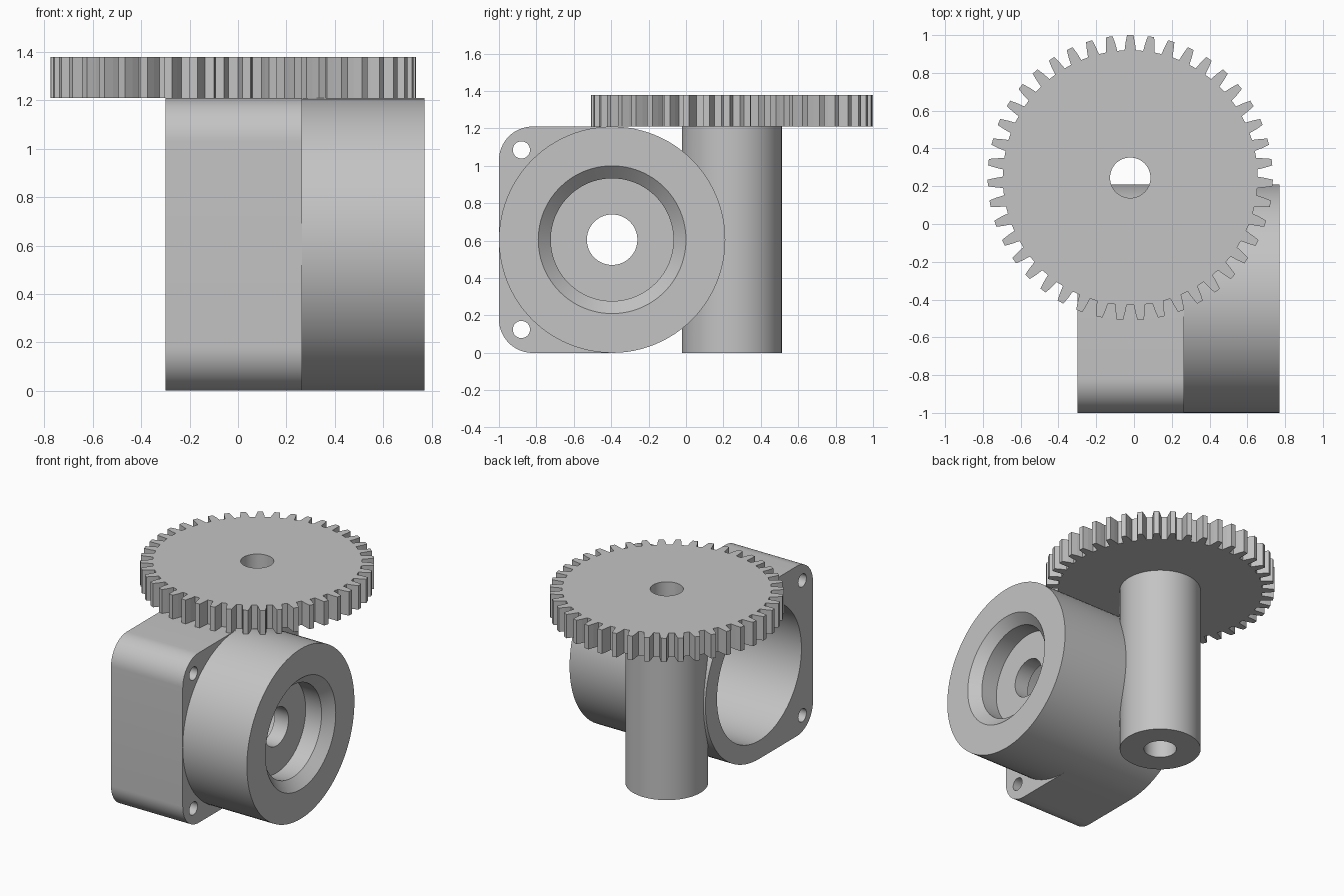
import bpy, bmesh
from math import sin, cos, pi, radians
from mathutils import Matrix

if "Cube" in bpy.data.objects:
    bpy.data.objects.remove(bpy.data.objects["Cube"], do_unlink=True)

grey = bpy.data.materials.new("plain grey")
grey.use_nodes = True
colour = (0.55, 0.55, 0.55, 1)
grey.diffuse_color = colour
grey.node_tree.nodes["Principled BSDF"].inputs["Base Color"].default_value = colour

R = 0.605                    # housing radius, also its axis height
HOUSING = (-0.395, R)        # housing axis in (y, z)
SHAFT = (-0.02, 0.245)       # upright tube axis in (x, y)
UP = Matrix.Identity(4)
# Local x, y, z become world y, z, x
SIDEWAYS = Matrix(((0, 0, 1, 0), (1, 0, 0, 0), (0, 1, 0, 0), (0, 0, 0, 1)))


def arc(centre, r, start, end, n):
    return [(centre[0] + r * cos(radians(start + (end - start) * i / n)),
             centre[1] + r * sin(radians(start + (end - start) * i / n)))
            for i in range(n + 1)]


def circle(centre, r, n=96):
    return arc(centre, r, 0, 360, n)[:-1]


def loft(name, sections, frame):
    """Solid through (outline, height) sections with equal point counts."""
    bm = bmesh.new()
    rings = [[bm.verts.new((u, v, h)) for u, v in outline] for outline, h in sections]
    n = len(rings[0])
    for a, b in zip(rings, rings[1:]):
        for i in range(n):
            j = (i + 1) % n
            bm.faces.new((a[i], a[j], b[j], b[i]))
    bm.faces.new(rings[0][::-1])
    bm.faces.new(rings[-1])
    bm.transform(frame)
    bmesh.ops.recalc_face_normals(bm, faces=bm.faces)
    mesh = bpy.data.meshes.new(name)
    bm.to_mesh(mesh)
    bm.free()
    mesh.materials.append(grey)
    obj = bpy.data.objects.new(name, mesh)
    bpy.context.collection.objects.link(obj)
    return obj


def prism(name, outline, low, high, frame):
    return loft(name, [(outline, low), (outline, high)], frame)


def finish(obj, cutters, smooth=True):
    bpy.ops.object.select_all(action='DESELECT')
    bpy.context.view_layer.objects.active = obj
    obj.select_set(True)
    for cutter in cutters:
        mod = obj.modifiers.new("cut", 'BOOLEAN')
        mod.operation = 'DIFFERENCE'
        mod.solver = 'EXACT'
        mod.object = cutter
        bpy.ops.object.modifier_apply(modifier=mod.name)
    if smooth:
        bpy.ops.object.shade_smooth_by_angle(angle=radians(30))


# Cutters
bore = prism("bore_cutter", circle(HOUSING, 0.475), -0.5, 0.47, SIDEWAYS)
centre_hole = prism("centre_hole_cutter", circle(HOUSING, 0.135, 64), 0.4, 0.7, SIDEWAYS)
recess = loft("recess_cutter", [(circle(HOUSING, r), x) for r, x in
              ((0.328, 0.58), (0.328, 0.705), (0.395, 0.77), (0.395, 0.9))], SIDEWAYS)
bolt_holes = [prism("bolt_hole_cutter", circle((-0.88, z), 0.046, 32), -0.5, 0.5, SIDEWAYS)
              for z in (0.125, 2 * R - 0.125)]
shaft_hole = prism("shaft_hole_cutter", circle(SHAFT, 0.107, 64), -0.2, 1.6, UP)
cutters = [bore, centre_hole, recess, shaft_hole] + bolt_holes

# Mounting block: rounded square at the front, half round behind
c = 0.18
outline = (arc(HOUSING, R, -90, 90, 48)
           + arc((c - 1, 2 * R - c), c, 90, 180, 16)
           + arc((c - 1, c), c, 180, 270, 16))
block = prism("mounting_block", outline, -0.30, 0.265, SIDEWAYS)
finish(block, [bore] + bolt_holes)

# Round collar with a chamfered recess
collar = prism("bearing_collar", circle(HOUSING, R), 0.265, 0.77, SIDEWAYS)
finish(collar, [bore, recess, centre_hole])

# Upright tube, trimmed where it meets the bore
tube = prism("shaft_tube", circle(SHAFT, 0.267), 0, 2 * R, UP)
finish(tube, [shaft_hole, bore])

# Spur gear
teeth, root, tip = 43, 0.675, 0.755
profile = []
for i in range(teeth):
    mid = pi / 2 + 2 * pi * i / teeth
    for r, half in ((root, -0.030), (0.715, -0.025), (tip, -0.017),
                    (tip, 0.017), (0.715, 0.025), (root, 0.030)):
        a = mid + half / r
        profile.append((SHAFT[0] + r * cos(a), SHAFT[1] + r * sin(a)))
gear = prism("spur_gear", profile, 2 * R, 1.38, UP)
finish(gear, [shaft_hole])
# Keep tooth flanks flat
for face in gear.data.polygons:
    x, y, _ = face.center
    if (x - SHAFT[0]) ** 2 + (y - SHAFT[1]) ** 2 > 0.04:
        face.use_smooth = False

for cutter in cutters:
    bpy.data.objects.remove(cutter, do_unlink=True)
